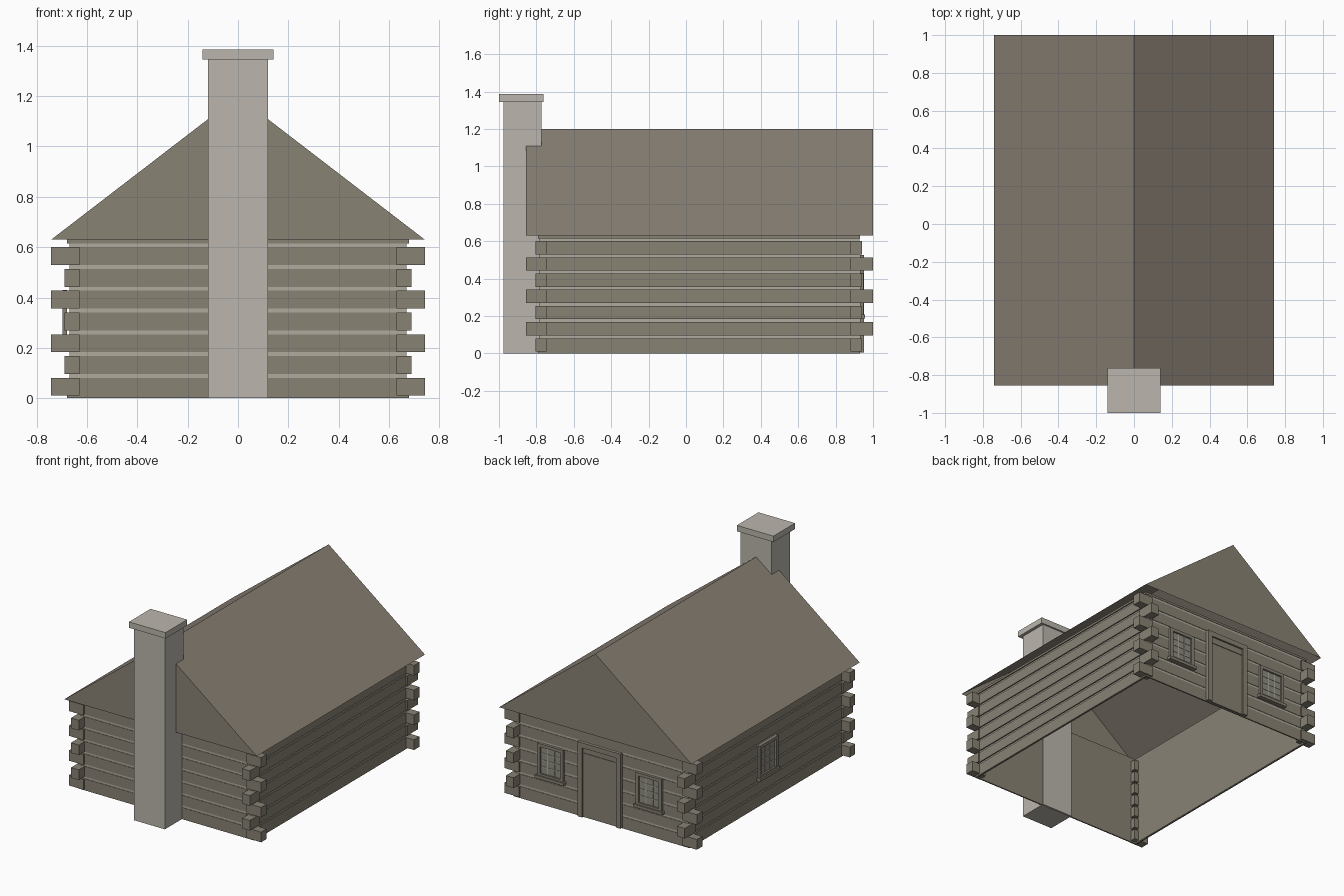
import bpy, bmesh
from mathutils import Vector

cube = bpy.data.objects.get("Cube")
if cube:
    bpy.data.objects.remove(cube, do_unlink=True)


def material(name, rgb):
    m = bpy.data.materials.new(name)
    m.use_nodes = True
    m.diffuse_color = (*rgb, 1)
    m.node_tree.nodes["Principled BSDF"].inputs["Base Color"].default_value = (*rgb, 1)
    return m


WOOD = material("log wood", (0.25, 0.225, 0.175))
ROOF = material("roof brown", (0.25, 0.215, 0.175))
STONE = material("chimney stone", (0.50, 0.47, 0.42))
CHINK = material("pale chinking", (0.44, 0.41, 0.345))
GLASS = material("window glass", (0.27, 0.26, 0.22))


def finish(bm, name, mat):
    mesh = bpy.data.meshes.new(name)
    bm.to_mesh(mesh)
    bm.free()
    mesh.materials.append(mat)
    ob = bpy.data.objects.new(name, mesh)
    bpy.context.collection.objects.link(ob)
    return ob


def boxes(name, mat, spans):
    """One object made of boxes, each given as (x0, x1, y0, y1, z0, z1)."""
    bm = bmesh.new()
    for x0, x1, y0, y1, z0, z1 in spans:
        verts = bmesh.ops.create_cube(bm, size=1)["verts"]
        for v in verts:
            v.co = Vector((x0 if v.co.x < 0 else x1,
                           y0 if v.co.y < 0 else y1,
                           z0 if v.co.z < 0 else z1))
    return finish(bm, name, mat)


def sheet(name, mat, *faces):
    bm = bmesh.new()
    for points in faces:
        bm.faces.new([bm.verts.new(p) for p in points])
    return finish(bm, name, mat)


# Main dimensions
WX, FRONT, BACK, EAVE = 0.68, -0.79, 0.93, 0.63
RX, RF, RB, RIDGE = 0.742, -0.855, 1.0, 1.2
STEP, LOG, BASE = 0.0865, 0.071, 0.01


def ring(x, y0, y1, z0, z1, t):
    """Four boxes forming a hollow rectangle of wall thickness t."""
    return [(-x, x, y0, y0 + t, z0, z1), (-x, x, y1 - t, y1, z0, z1),
            (-x, -x + t, y0 + t, y1 - t, z0, z1), (x - t, x, y0 + t, y1 - t, z0, z1)]


# Walls: inner lining, pale chinking behind, courses of logs in front
boxes("wall_lining", WOOD, ring(WX - 0.013, FRONT + 0.007, BACK - 0.007, 0, EAVE, 0.002))
boxes("chinking", CHINK, ring(WX - 0.01, FRONT + 0.003, BACK - 0.003, 0.002, EAVE - 0.002, 0.003))
courses = []
for i in range(8):
    low = 0 if i == 0 else BASE + i * STEP
    courses += ring(WX, FRONT, BACK, low, min(BASE + i * STEP + LOG, EAVE), 0.009)
boxes("log_courses", WOOD, courses)

# Log ends crossing alternately at the four corners
ends = []
for i in range(7):
    z = BASE + i * STEP
    for s in (-1, 1):
        for inner, outer, tip in ((-0.745, -0.805, RF), (0.88, 0.94, RB)):
            if i % 2:
                xs, ys = (s * 0.63, s * 0.69), (inner, tip)
            else:
                xs, ys = (s * 0.63, s * RX), (inner, outer)
            ends.append((min(xs), max(xs), min(ys), max(ys), z, z + LOG))
boxes("log_ends", WOOD, ends)

# Roof: two open slopes and two gables
sheet("roof_slopes", ROOF, *[
    [(s * RX, RF, EAVE), (s * RX, RB, EAVE), (0, RB, RIDGE), (0, RF, RIDGE)][::s]
    for s in (1, -1)])
sheet("gables", WOOD,
      [(-RX, RF, EAVE), (RX, RF, EAVE), (0, RF, RIDGE)],
      [(RX, RB, EAVE), (-RX, RB, EAVE), (0, RB, RIDGE)])

# Chimney
boxes("chimney_stack", STONE, [(-0.12, 0.12, -0.977, -0.773, 0, 1.35)])
boxes("chimney_cap", STONE, [(-0.141, 0.141, -1, -0.762, 1.345, 1.386)])


def frame(w, z0, z1, t, d, bottom=True):
    """Upright frame on the plane y = 0, standing out to y = d."""
    parts = [(-w, -w + t, 0, d, z0, z1), (w - t, w, 0, d, z0, z1),
             (-w + t, w - t, 0, d, z1 - t, z1)]
    return parts + ([(-w + t, w - t, 0, d, z0, z0 + t)] if bottom else [])


def window(name, location, turn=0):
    w, z0, z1, t = 0.1, 0.2, 0.43, 0.022
    gw, g0, g1 = w - t, z0 + t, z1 - t
    bars = [(x - 0.003, x + 0.003, 0, 0.009, g0, g1) for x in (-gw / 3, gw / 3)]
    for k in range(1, 4):
        z = g0 + (g1 - g0) * k / 4
        bars.append((-gw, gw, 0, 0.009, z - 0.003, z + 0.003))
    sill = [(-0.112, 0.112, 0, 0.028, z0 - 0.012, z0 + 0.008)]
    parts = [boxes(name + "_frame", WOOD, frame(w, z0, z1, t, 0.018) + sill),
             boxes(name + "_pane", GLASS, [(-gw, gw, 0, 0.006, g0, g1)]),
             boxes(name + "_bars", CHINK, bars)]
    for ob in parts:
        ob.location = location
        ob.rotation_euler.z = turn


# Windows either side of the door and one on the side wall
window("back_window_left", (0.385, BACK, 0))
window("back_window_right", (-0.375, BACK, 0))
window("side_window", (-WX, 0.08, 0), 1.5708)

# Door
door = [boxes("door_frame", WOOD, frame(0.165, 0.005, 0.525, 0.035, 0.022, False)),
        boxes("door_panel", WOOD, [(-0.13, 0.13, 0, 0.01, 0.005, 0.49),
                                   (-0.13, 0.13, 0, 0.014, 0.445, 0.452)])]
for ob in door:
    ob.location = (0.005, BACK, 0)
